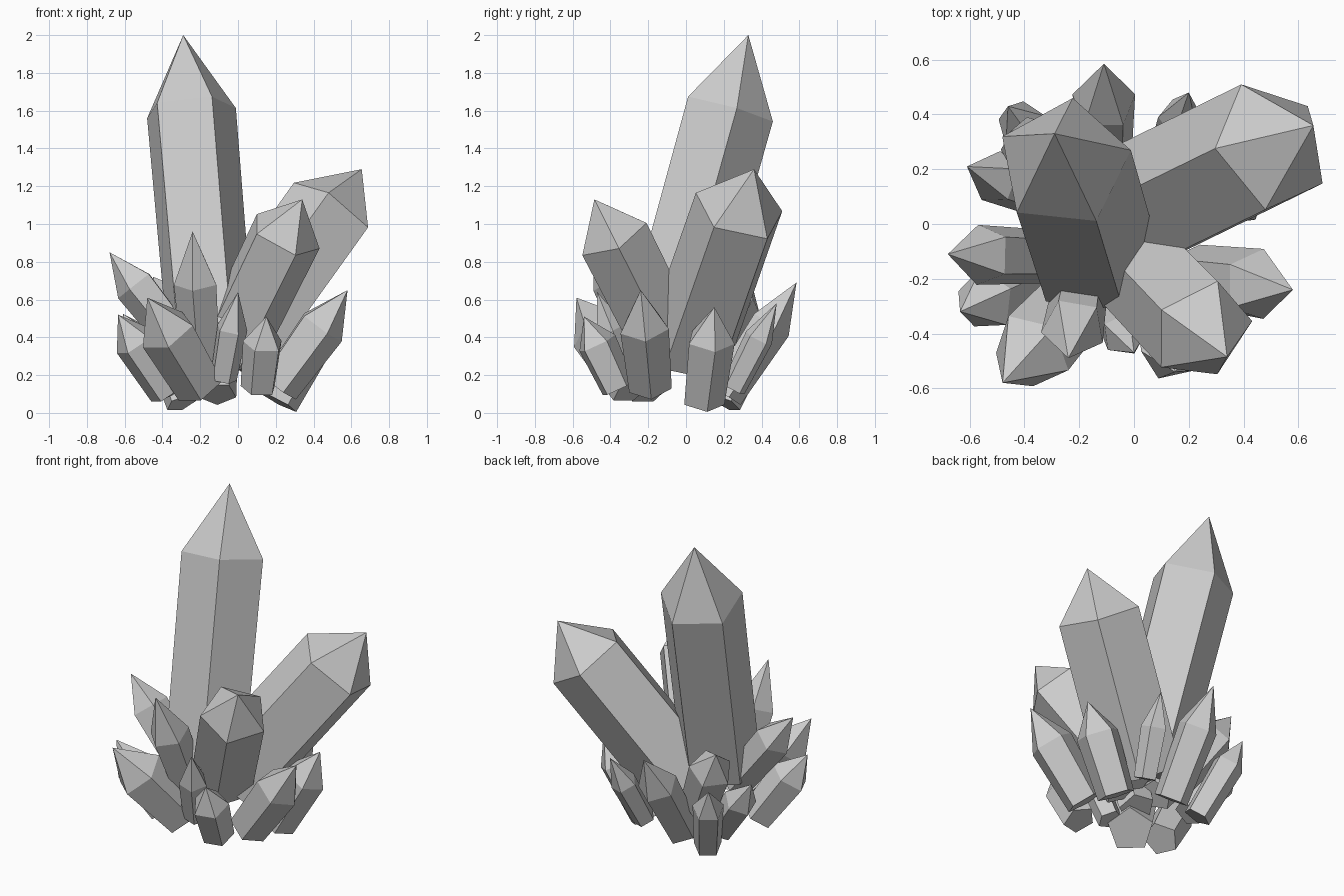
import bpy
from mathutils import Vector
from math import sin, cos, tau


def crystal(name, base, tip, radius, cap, taper=0.75, hint=(0, 0, 1), sides=5):
    """Faceted prism from base to tip; cap = point length, hint = side a corner faces."""
    base, tip = Vector(base), Vector(tip)
    axis = (tip - base).normalized()
    u = Vector(hint)
    u = (u - axis * u.dot(axis)).normalized()
    v = axis.cross(u)
    shoulder = tip - axis * cap

    def ring(centre, r):
        return [centre + (u * cos(tau * i / sides) + v * sin(tau * i / sides)) * r
                for i in range(sides)]

    verts = ring(base, radius * taper) + ring(shoulder, radius) + [tip]
    faces = [tuple(reversed(range(sides)))]
    for i in range(sides):
        j = (i + 1) % sides
        faces.append((i, j, sides + j, sides + i))
        faces.append((sides + i, sides + j, 2 * sides))
    mesh = bpy.data.meshes.new(name)
    mesh.from_pydata(verts, [], faces)
    obj = bpy.data.objects.new(name, mesh)
    bpy.context.collection.objects.link(obj)


# Three large crystals
crystal("tall_crystal", (-0.155, -0.11, 0.42), (-0.29, 0.33, 2.0), 0.25, 0.41, 0.97,
        (0.235, 0.045, 0))
crystal("right_crystal", (-0.04, 0.02, 0.32), (0.655, 0.36, 1.29), 0.25, 0.28, 1.0,
        (-0.084, 0.226, 0.022))
crystal("front_crystal", (-0.05, -0.08, 0.33), (0.34, -0.485, 1.13), 0.20, 0.23, 0.95,
        (-0.166, 0.094, 0.08))

# Ring of small crystals: base, tip, radius, point length, corner direction
UP, DOWN = (0, 0, 1), (0, 0, -1)
small = [
    ((-0.27, -0.12, 0.33), (-0.68, -0.11, 0.85), 0.115, 0.22, DOWN),
    ((-0.19, -0.20, 0.25), (-0.24, -0.49, 0.96), 0.12, 0.29, DOWN),
    ((-0.37, -0.20, 0.11), (-0.635, -0.32, 0.52), 0.12, 0.18, UP),
    ((-0.20, -0.27, 0.14), (-0.48, -0.58, 0.61), 0.155, 0.24, UP),
    ((-0.08, -0.31, 0.18), (0.0, -0.47, 0.64), 0.085, 0.21, DOWN),
    ((0.11, -0.36, 0.13), (0.15, -0.54, 0.51), 0.11, 0.16, UP),
    ((0.21, -0.19, 0.14), (0.58, -0.24, 0.65), 0.135, 0.24, (0.05, 0.15, 0)),
    ((0.21, 0.09, 0.06), (0.475, 0.15, 0.56), 0.13, 0.20, DOWN),
    ((-0.11, 0.20, 0.10), (-0.11, 0.585, 0.69), 0.12, 0.26, DOWN),
    ((0.12, 0.25, 0.13), (0.20, 0.48, 0.58), 0.08, 0.21, UP),
    ((-0.30, 0.21, 0.05), (-0.46, 0.43, 0.52), 0.095, 0.17, UP),
    ((-0.32, 0.10, 0.13), (-0.61, 0.21, 0.525), 0.10, 0.19, DOWN),
    ((-0.20, 0.14, 0.28), (-0.45, 0.34, 0.72), 0.13, 0.17, UP),
]
for n, (base, tip, r, cap, hint) in enumerate(small):
    crystal(f"small_crystal_{n + 1}", base, tip, r, cap, 0.88, hint)
